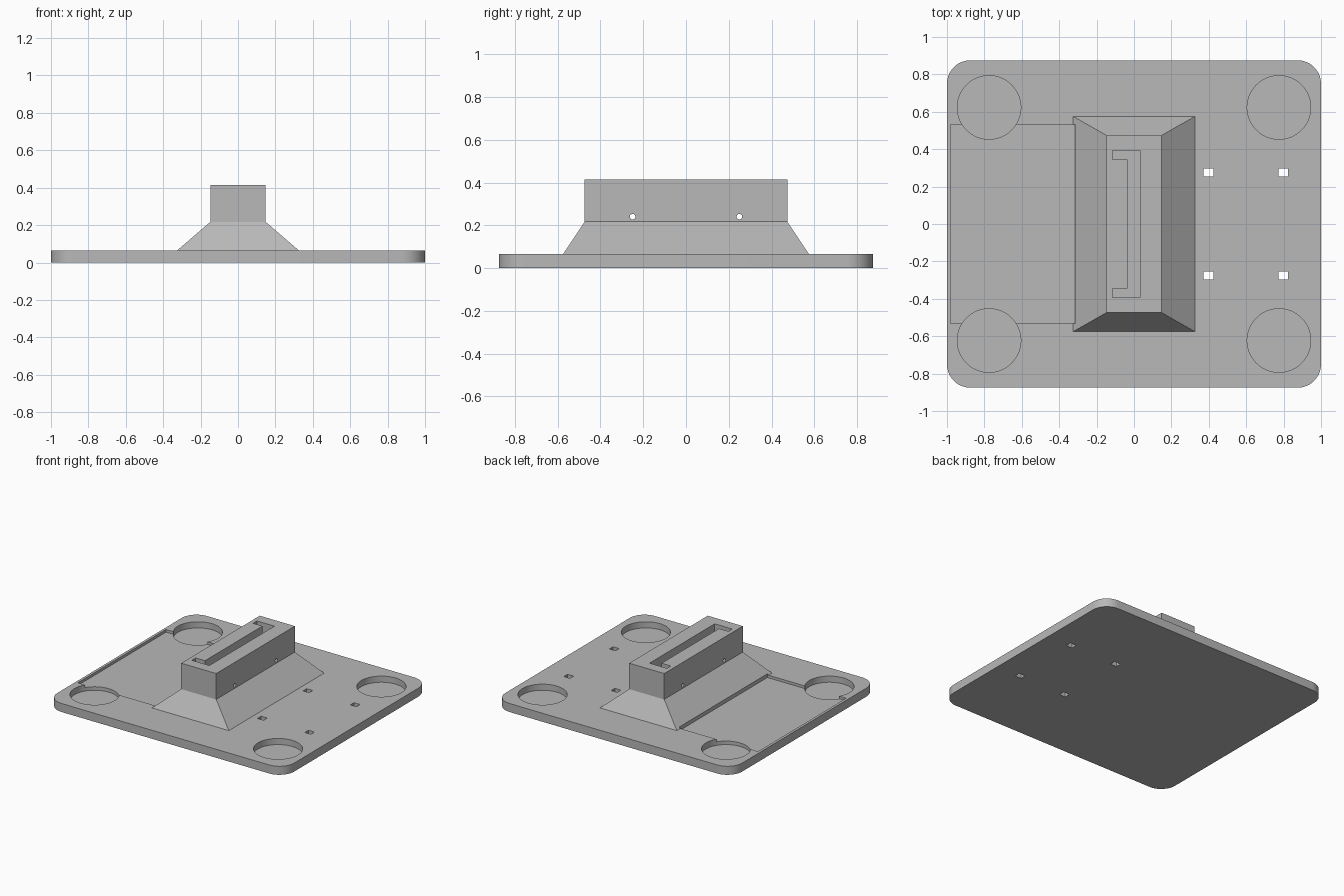
import bpy, bmesh, math

if "Cube" in bpy.data.objects:
    bpy.data.objects.remove(bpy.data.objects["Cube"], do_unlink=True)

grey = bpy.data.materials.new("plain grey")
grey.use_nodes = True
COLOUR = (0.48, 0.48, 0.48, 1)
grey.diffuse_color = COLOUR
grey.node_tree.nodes["Principled BSDF"].inputs["Base Color"].default_value = COLOUR

PLATE_TOP, SHOULDER, TOP = 0.065, 0.217, 0.415


def loft(name, rings):
    """Closed solid through matching rings of points."""
    bm = bmesh.new()
    loops = [[bm.verts.new(p) for p in ring] for ring in rings]
    n = len(loops[0])
    for low, high in zip(loops, loops[1:]):
        for i in range(n):
            j = (i + 1) % n
            bm.faces.new((low[i], low[j], high[j], high[i]))
    bm.faces.new(loops[0][::-1])
    bm.faces.new(loops[-1])
    bmesh.ops.recalc_face_normals(bm, faces=bm.faces)
    mesh = bpy.data.meshes.new(name)
    bm.to_mesh(mesh)
    bm.free()
    mesh.materials.append(grey)
    obj = bpy.data.objects.new(name, mesh)
    bpy.context.collection.objects.link(obj)
    return obj


def prism(name, outline, z0, z1):
    return loft(name, [[(x, y, z) for x, y in outline] for z in (z0, z1)])


def rect(x0, x1, y0, y1):
    return [(x0, y0), (x1, y0), (x1, y1), (x0, y1)]


def circle(cx, cy, r, n=64):
    return [(cx + r * math.cos(math.tau * i / n), cy + r * math.sin(math.tau * i / n))
            for i in range(n)]


def rounded_rect(hx, hy, r, steps=16):
    pts = []
    for k, (sx, sy) in enumerate([(1, 1), (-1, 1), (-1, -1), (1, -1)]):
        for i in range(steps + 1):
            a = (k + i / steps) * math.pi / 2
            pts.append((sx * (hx - r) + r * math.cos(a), sy * (hy - r) + r * math.sin(a)))
    return pts


def cut(obj, cutters):
    bpy.context.view_layer.objects.active = obj
    for cutter in cutters:
        cutter.hide_render = True
        mod = obj.modifiers.new("cut", "BOOLEAN")
        mod.operation, mod.solver, mod.object = "DIFFERENCE", "EXACT", cutter
        bpy.ops.object.modifier_apply(modifier=mod.name)


def shade(obj):
    bpy.ops.object.select_all(action="DESELECT")
    obj.select_set(True)
    bpy.context.view_layer.objects.active = obj
    bpy.ops.object.shade_smooth_by_angle(angle=math.radians(25))


# Base plate and the flared pedestal standing on it
plate = prism("base_plate", rounded_rect(1, 0.875, 0.125), 0, PLATE_TOP)
pedestal = loft("pedestal", [
    [(x, y, z) for x, y in rect(-hx, hx, -hy, hy)]
    for hx, hy, z in [(0.325, 0.575, PLATE_TOP), (0.148, 0.474, SHOULDER), (0.148, 0.474, TOP)]])

# Shallow tray recess, which also trims the pedestal foot
tray = prism("tray_cutter", rect(-0.98, -0.315, -0.532, 0.532), 0.045, 0.2)

# Round corner pockets and small through holes
pockets = [prism("pocket_cutter", circle(sx * 0.775, sy * 0.623, 0.17), 0.018, 0.2)
           for sx in (-1, 1) for sy in (-1, 1)]
holes = [prism("hole_cutter", rect(x - 0.026, x + 0.026, y - 0.022, y + 0.022), -0.1, 0.2)
         for x in (0.398, 0.798) for y in (-0.275, 0.275)]

# Bracket-shaped slot in the pedestal top
slot = prism("slot_cutter", [
    (-0.115, -0.393), (0.033, -0.393), (0.033, 0.393), (-0.115, 0.393),
    (-0.115, 0.346), (-0.036, 0.346), (-0.036, -0.346), (-0.115, -0.346)], 0.2, 0.6)

# Pin holes running sideways through the pedestal
pins = [loft("pin_cutter", [[(x, y, z) for y, z in circle(sy * 0.25, 0.24, 0.013, 24)]
                            for x in (-0.5, 0.5)]) for sy in (-1, 1)]

cut(plate, [tray] + pockets + holes)
cut(pedestal, [tray, slot] + pins)
for part in (plate, pedestal):
    shade(part)

for helper in [tray, slot] + pockets + holes + pins:
    bpy.data.objects.remove(helper, do_unlink=True)
